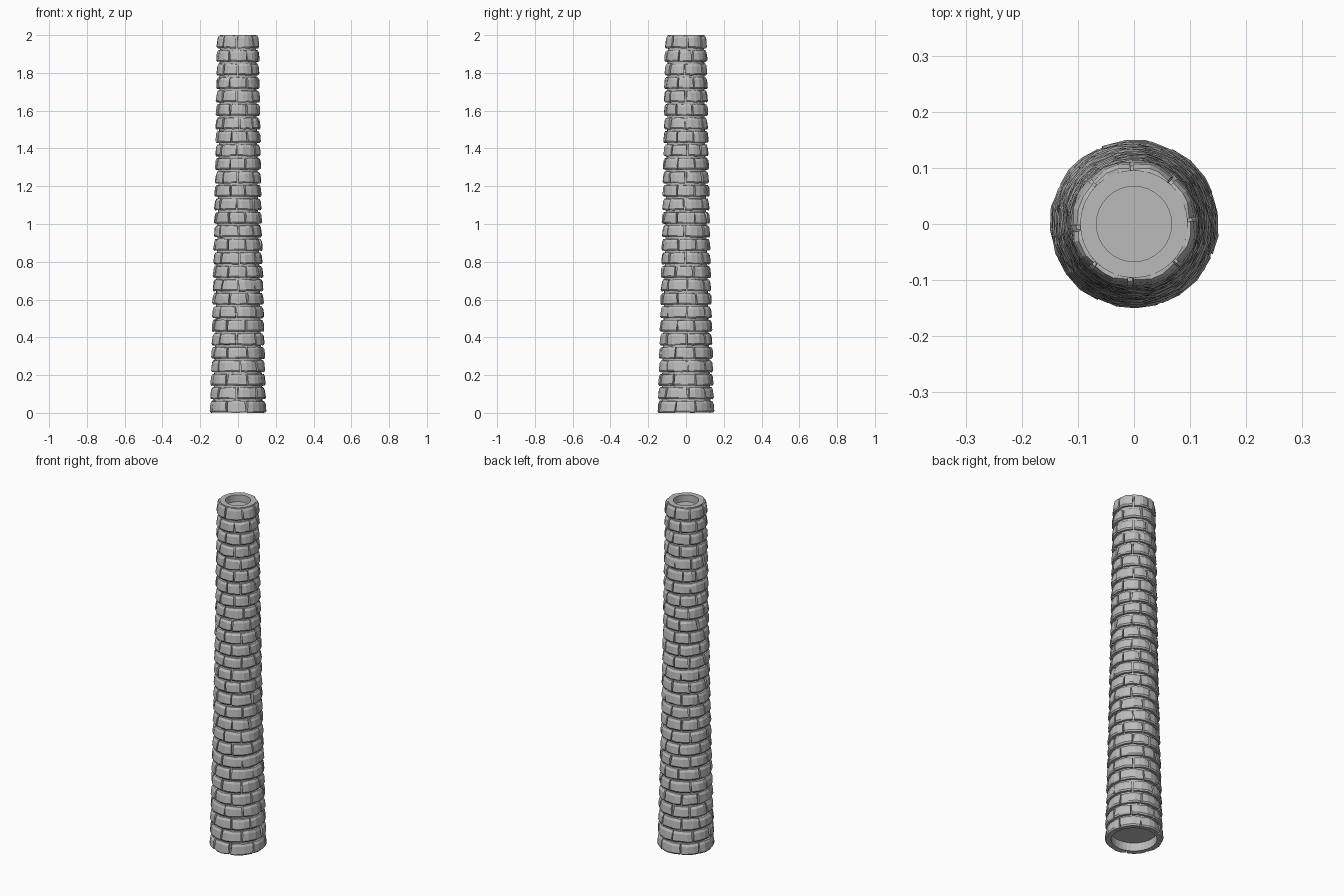
import bpy, bmesh, math, random

random.seed(7)
ROWS, PER_ROW, HEIGHT = 28, 8, 2.0
PITCH = HEIGHT / ROWS
GAP = 0.006

if "Cube" in bpy.data.objects:
    bpy.data.objects.remove(bpy.data.objects["Cube"], do_unlink=True)

stone = bpy.data.materials.new("grey_stone")
stone.use_nodes = True
colour = (0.5, 0.5, 0.5, 1)
stone.diffuse_color = colour
stone.node_tree.nodes["Principled BSDF"].inputs["Base Color"].default_value = colour


def radius(z):
    """Outer radius of the tapering stack."""
    t = z / HEIGHT
    return 0.149 - 0.054 * t + 0.016 * t * t


def polar(r, a, z):
    return (r * math.cos(a), r * math.sin(a), z)


def jitter(amount):
    return random.uniform(-amount, amount)


def finish(bm, name):
    bmesh.ops.recalc_face_normals(bm, faces=bm.faces)
    mesh = bpy.data.meshes.new(name)
    bm.to_mesh(mesh)
    bm.free()
    mesh.materials.append(stone)
    obj = bpy.data.objects.new(name, mesh)
    bpy.context.collection.objects.link(obj)


def add_brick(bm, a0, a1, z0, z1):
    """Curved brick with chipped corners, leaning in toward its top."""
    r = radius(z0)
    columns = []
    for i in range(4):
        end = i in (0, 3)
        a = a0 + (a1 - a0) * (i / 3 + (0 if end else jitter(0.07)))
        chip = random.uniform(0, 0.007) if end else 0
        low = z0 + random.uniform(0, 0.004)
        high = z1 - random.uniform(0, 0.005) - chip * 0.6
        lean = jitter(0.05) * (a1 - a0) if end else 0
        section = [
            (r - 0.024, a, z0 + 0.003),
            (r - 0.003 - chip * 0.4, a, low),
            (r + 0.002 - chip * 0.5 + jitter(0.001), a, low + 0.008),
            (r - 0.002 - chip * 0.7 + jitter(0.002), a + lean, high - 0.013),
            (r - 0.009 - chip * 0.7, a + lean, high),
            (r - 0.024, a, z1 - 0.002),
        ]
        columns.append([bm.verts.new(polar(*p)) for p in section])
    n = len(columns[0])
    for left, right in zip(columns, columns[1:]):
        for k in range(n):
            m = (k + 1) % n
            bm.faces.new((left[k], right[k], right[m], left[m]))
    bm.faces.new(columns[0])
    bm.faces.new(columns[-1][::-1])


# Brick courses in running bond
bm = bmesh.new()
step = math.tau / PER_ROW
for row in range(ROWS):
    z0 = row * PITCH
    z1 = z0 + PITCH - GAP
    if row == ROWS - 1:
        z1 = HEIGHT - 0.001
    shift = step / 2 if row % 2 == 0 else 0
    joints = [i * step + shift + jitter(0.09) for i in range(PER_ROW)]
    joints.append(joints[0] + math.tau)
    for a, b in zip(joints, joints[1:]):
        half = 0.004 / radius(z0)
        add_brick(bm, a + half, b - half, z0, z1)
finish(bm, "brick_courses")

# Mortar core with a recessed flue at the top and a recess underneath
bm = bmesh.new()
SIDES = 32
profile = [(0.118, 0.05), (0.118, 0.003), (radius(0) - 0.018, 0.003)]
profile += [(radius(z) - 0.018, z) for z in (0.5, 1.0, 1.5)]
profile += [(radius(HEIGHT) - 0.015, HEIGHT), (0.067, HEIGHT), (0.067, HEIGHT - 0.04)]
rings = [[bm.verts.new(polar(r, math.tau * i / SIDES, z)) for i in range(SIDES)]
         for r, z in profile]
for lower, upper in zip(rings, rings[1:]):
    for i in range(SIDES):
        j = (i + 1) % SIDES
        bm.faces.new((lower[i], lower[j], upper[j], upper[i]))
bm.faces.new(rings[0][::-1])
bm.faces.new(rings[-1])
finish(bm, "mortar_core")
